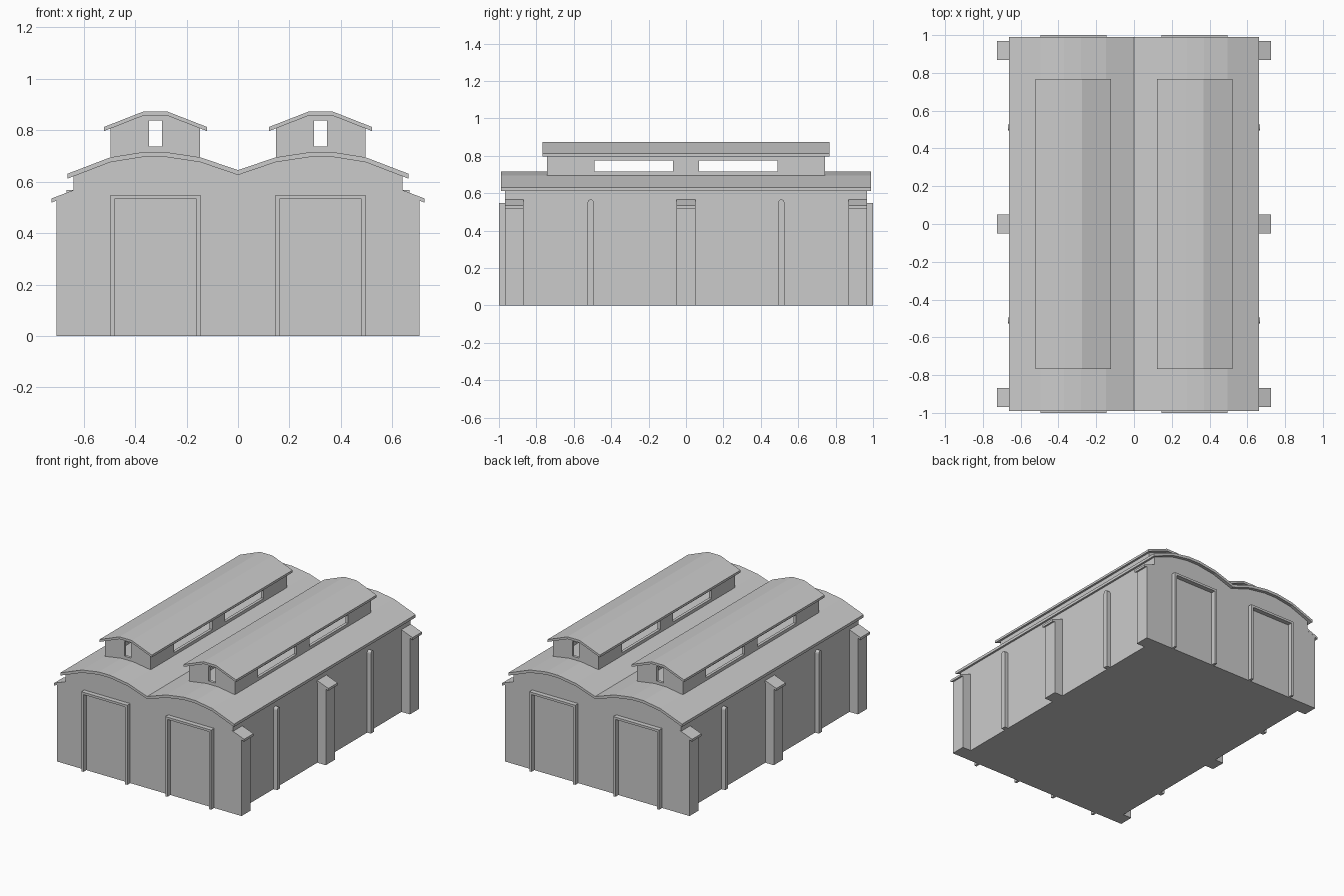
import bpy, bmesh, math

if "Cube" in bpy.data.objects:
    bpy.data.objects.remove(bpy.data.objects["Cube"])


def prism(name, pts, a, b, axis='Y', mirror=(False, False)):
    """Extrude a profile: (x, z) points along Y, or (y, z) points along X."""
    def place(p, t):
        return (p[0], t, p[1]) if axis == 'Y' else (t, p[0], p[1])
    bm = bmesh.new()
    va = [bm.verts.new(place(p, a)) for p in pts]
    vb = [bm.verts.new(place(p, b)) for p in pts]
    bm.faces.new(va)
    bm.faces.new(vb[::-1])
    n = len(pts)
    for i in range(n):
        j = (i + 1) % n
        bm.faces.new((va[i], vb[i], vb[j], va[j]))
    bmesh.ops.recalc_face_normals(bm, faces=bm.faces)
    me = bpy.data.meshes.new(name)
    bm.to_mesh(me)
    bm.free()
    ob = bpy.data.objects.new(name, me)
    bpy.context.collection.objects.link(ob)
    add_mirror(ob, mirror)
    return ob


def add_mirror(ob, axes):
    if any(axes):
        m = ob.modifiers.new("mirror", 'MIRROR')
        m.use_axis = (axes[0], axes[1], False)
        m.use_mirror_merge = False


def rect(u0, u1, z0, z1):
    return [(u0, z0), (u1, z0), (u1, z1), (u0, z1)]


def cut(ob, cutter):
    m = ob.modifiers.new("cut", 'BOOLEAN')
    m.operation, m.solver, m.object = 'DIFFERENCE', 'EXACT', cutter
    bpy.context.view_layer.objects.active = ob
    bpy.ops.object.modifier_apply(modifier=m.name)
    bpy.data.objects.remove(cutter)


def slab(top, t):
    """Close an open top line into a band of vertical thickness t."""
    return top + [(x, z - t) for x, z in reversed(top)]


# Twin-arched main roof, with the hall below filling up to its underside
half = [(0, 0.645), (0.147, 0.695), (0.28, 0.715), (0.37, 0.715), (0.496, 0.695), (0.663, 0.631)]
roof_line = [(-x, z) for x, z in half[:0:-1]] + half
prism("main_roof", slab(roof_line, 0.019), -0.99, 0.99)
wall_top = [(-0.64, 0.63)] + [(x, z - 0.01) for x, z in roof_line[1:-1]] + [(0.64, 0.63)]
prism("hall_walls", wall_top + [(0.64, 0), (-0.64, 0)], -0.968, 0.968)

# Buttresses with sloping caps along both sides
for i, y in enumerate((-0.918, 0, 0.918)):
    prism(f"buttress_{i}", [(0.62, 0), (0.705, 0), (0.705, 0.535), (0.62, 0.565)],
          y - 0.05, y + 0.05, mirror=(True, False))
    prism(f"buttress_cap_{i}", slab([(0.63, 0.571), (0.725, 0.535)], 0.016),
          y - 0.0505, y + 0.0505, mirror=(True, False))

# Thin round-topped pilasters
arch = [(0.51 + 0.016 * math.cos(k * math.pi / 6), 0.551 + 0.016 * math.sin(k * math.pi / 6))
        for k in range(7)]
prism("side_pilaster", [(0.494, 0), (0.526, 0)] + arch, 0.62, 0.668, axis='X', mirror=(True, True))

# Door frames on both ends
prism("door_frame", [(0.145, 0), (0.145, 0.549), (0.496, 0.549), (0.496, 0),
                     (0.48, 0), (0.48, 0.533), (0.162, 0.533), (0.162, 0)],
      -1.0, -0.96, mirror=(True, True))

# Ridge vents: hollow body with side and end windows
vent = prism("vent_body", [(0.147, 0.685), (0.147, 0.808), (0.277, 0.862), (0.366, 0.862),
                           (0.496, 0.808), (0.496, 0.685)], -0.743, 0.743)
cut(vent, prism("cavity", rect(0.167, 0.476, 0.5, 1), -0.723, 0.723))
cut(vent, prism("end_window", rect(0.295, 0.347, 0.736, 0.838), -0.9, 0.9))
for s in (-1, 1):
    cut(vent, prism("side_window", rect(0.28 * s - 0.21, 0.28 * s + 0.21, 0.716, 0.775),
                    0.05, 0.6, axis='X'))
add_mirror(vent, (True, False))
prism("vent_roof", slab([(0.121, 0.813), (0.275, 0.873), (0.368, 0.873), (0.521, 0.813)], 0.016),
      -0.767, 0.767, mirror=(True, False))
